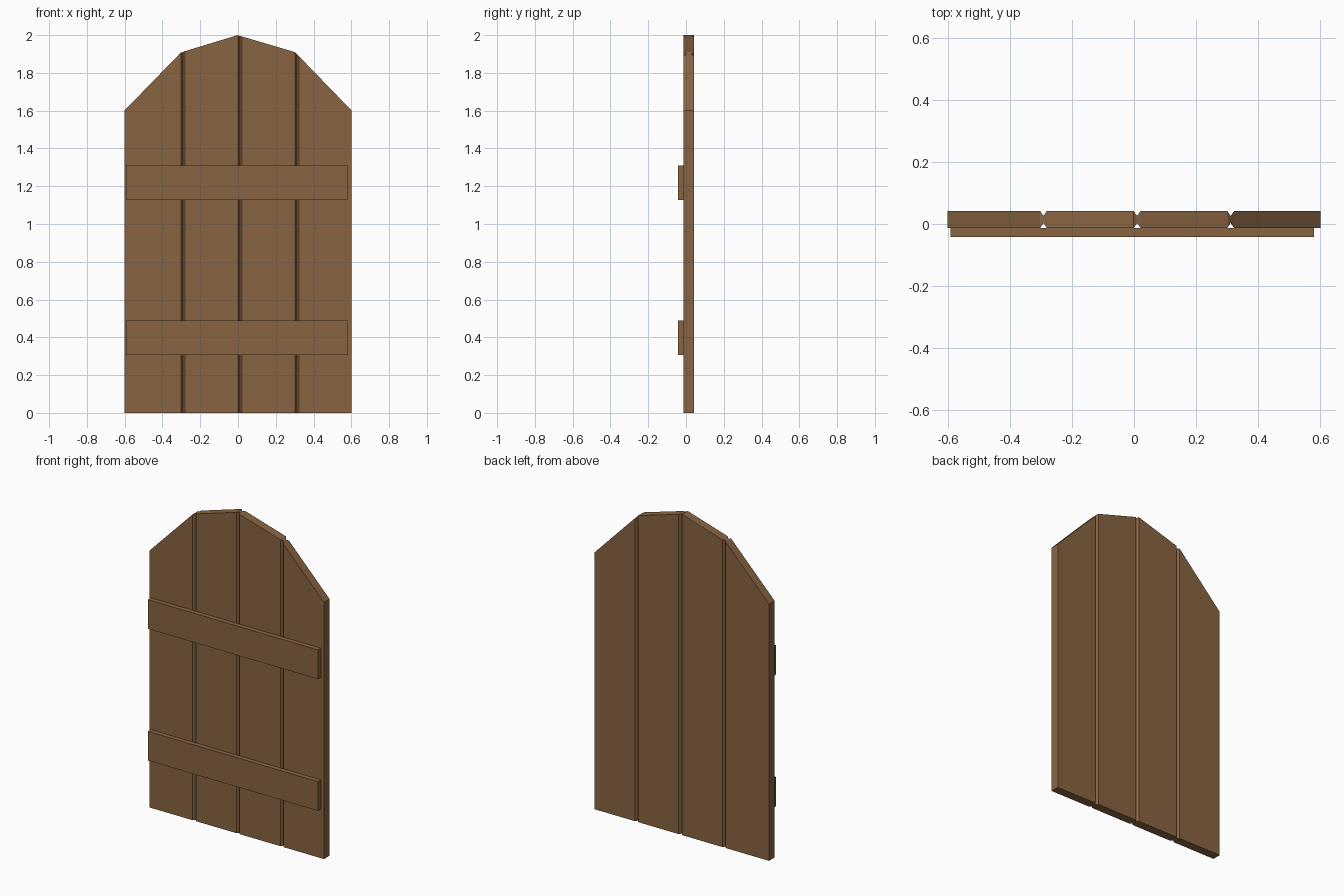
import bpy
import bmesh

cube = bpy.data.objects.get("Cube")
if cube:
    bpy.data.objects.remove(cube, do_unlink=True)

wood = bpy.data.materials.new("brown_wood")
wood.use_nodes = True
wood.diffuse_color = (0.25, 0.13, 0.055, 1)
wood.node_tree.nodes["Principled BSDF"].inputs["Base Color"].default_value = wood.diffuse_color

FRONT, BACK = -0.013, 0.042        # plank faces
WEB_FRONT, WEB_BACK = 0.003, 0.026  # bottoms of the V grooves


def loft(name, stations):
    """Join rectangular sections (x, y0, y1, z0, z1) along x into a solid."""
    bm = bmesh.new()
    rings = [[bm.verts.new(p) for p in ((x, y0, z0), (x, y1, z0), (x, y1, z1), (x, y0, z1))]
             for x, y0, y1, z0, z1 in stations]
    for a, b in zip(rings, rings[1:]):
        for i in range(4):
            j = (i + 1) % 4
            bm.faces.new((a[i], a[j], b[j], b[i]))
    bm.faces.new(rings[0])
    bm.faces.new(rings[-1])
    bmesh.ops.recalc_face_normals(bm, faces=bm.faces)
    mesh = bpy.data.meshes.new(name)
    bm.to_mesh(mesh)
    bm.free()
    mesh.materials.append(wood)
    obj = bpy.data.objects.new(name, mesh)
    bpy.context.collection.objects.link(obj)
    return obj


def plank(name, left, right, groove_left=None, groove_right=None):
    """Board from (x, top) to (x, top), tapering to a groove on either edge."""
    stations = [(x, FRONT, BACK, 0, top) for x, top in (left, right)]
    if groove_left:
        x, top = groove_left
        stations.insert(0, (x, WEB_FRONT, WEB_BACK, 0, top))
    if groove_right:
        x, top = groove_right
        stations.append((x, WEB_FRONT, WEB_BACK, 0, top))
    return loft(name, stations)


# Four vertical boards under a faceted arch
grooves = [(-0.292, 1.91), (0.01, 1.995), (0.312, 1.9)]
plank("outer_right_plank", (-0.602, 1.6), (-0.303, 1.907), None, grooves[0])
plank("inner_right_plank", (-0.281, 1.915), (-0.001, 2.0), grooves[0], grooves[1])
plank("inner_left_plank", (0.021, 1.993), (0.301, 1.91), grooves[1], grooves[2])
plank("outer_left_plank", (0.323, 1.888), (0.602, 1.6), grooves[2], None)

# Two cross battens on the front
for name, z in (("lower_batten", 0.306), ("upper_batten", 1.127)):
    loft(name, [(x, -0.042, FRONT, z, z + 0.182) for x in (-0.592, 0.58)])
